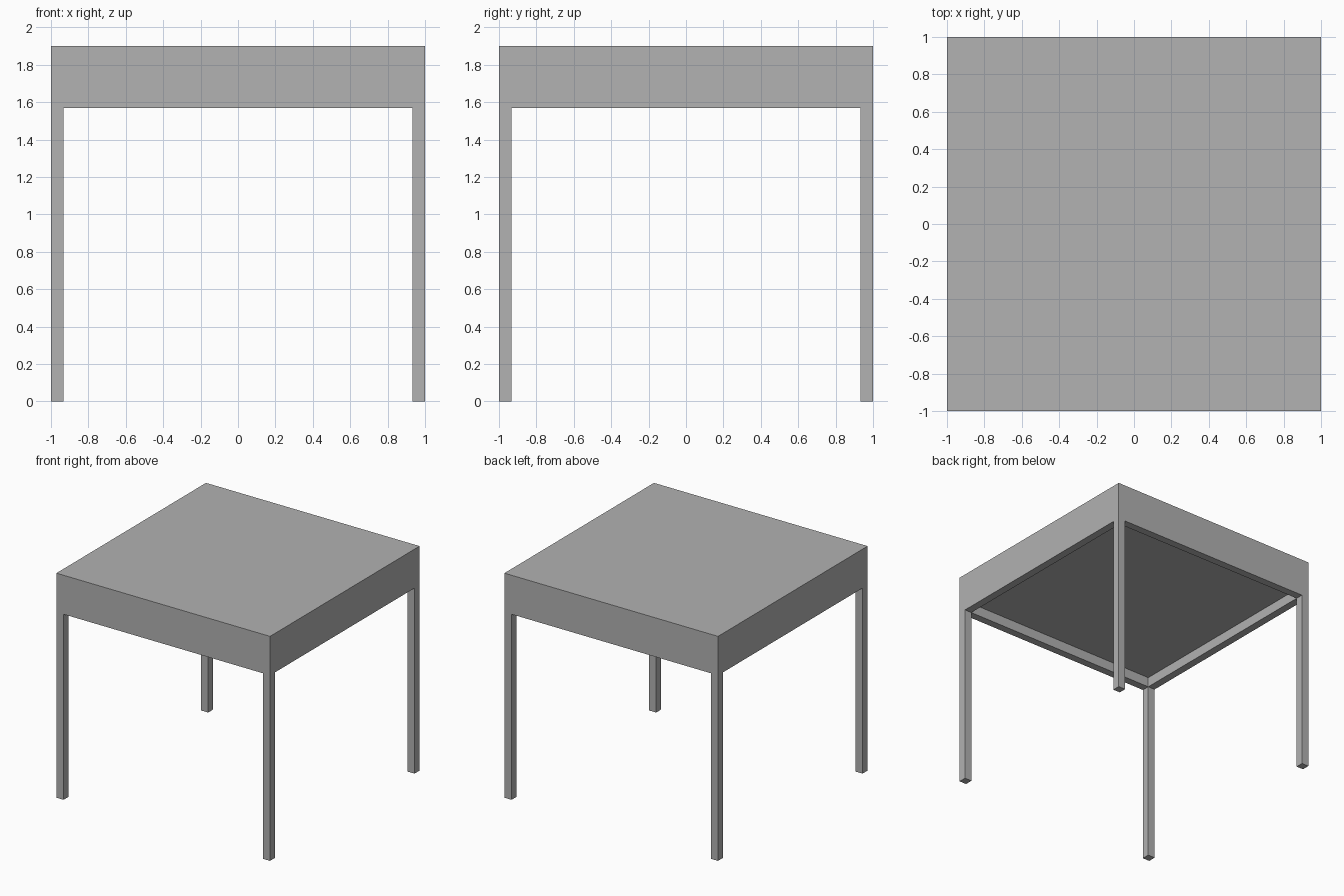
import bpy

default = bpy.data.objects.get("Cube")
if default:
    bpy.data.objects.remove(default, do_unlink=True)

# Main dimensions
HALF = 1.0
TOP = 1.9
SLAB_BOTTOM = 1.655
RAIL_BOTTOM = 1.57
LEG = 0.067

grey = bpy.data.materials.new("plain grey")
grey.use_nodes = True
colour = (0.445, 0.445, 0.445, 1)
grey.diffuse_color = colour
grey.node_tree.nodes["Principled BSDF"].inputs["Base Color"].default_value = colour


def box(name, low, high):
    """Add a box spanning two opposite corners."""
    centre = [(a + b) / 2 for a, b in zip(low, high)]
    bpy.ops.mesh.primitive_cube_add(size=1, location=centre)
    obj = bpy.context.object
    obj.name = name
    obj.scale = [b - a for a, b in zip(low, high)]
    bpy.ops.object.transform_apply(location=False, rotation=False, scale=True)
    obj.data.materials.append(grey)
    return obj


# Thick table top
box("table_top", (-HALF, -HALF, SLAB_BOTTOM), (HALF, HALF, TOP))

# Square legs flush with the corners
INNER = HALF - LEG
for y_name, y in (("front", -HALF), ("back", INNER)):
    for x_name, x in (("right", -HALF), ("left", INNER)):
        box(f"{y_name}_{x_name}_leg", (x, y, 0), (x + LEG, y + LEG, SLAB_BOTTOM))

# Rails between the legs, under the top
for name, start in (("front", -HALF), ("back", INNER)):
    box(f"{name}_rail", (-INNER, start, RAIL_BOTTOM), (INNER, start + LEG, SLAB_BOTTOM))
for name, start in (("right", -HALF), ("left", INNER)):
    box(f"{name}_rail", (start, -INNER, RAIL_BOTTOM), (start + LEG, INNER, SLAB_BOTTOM))
